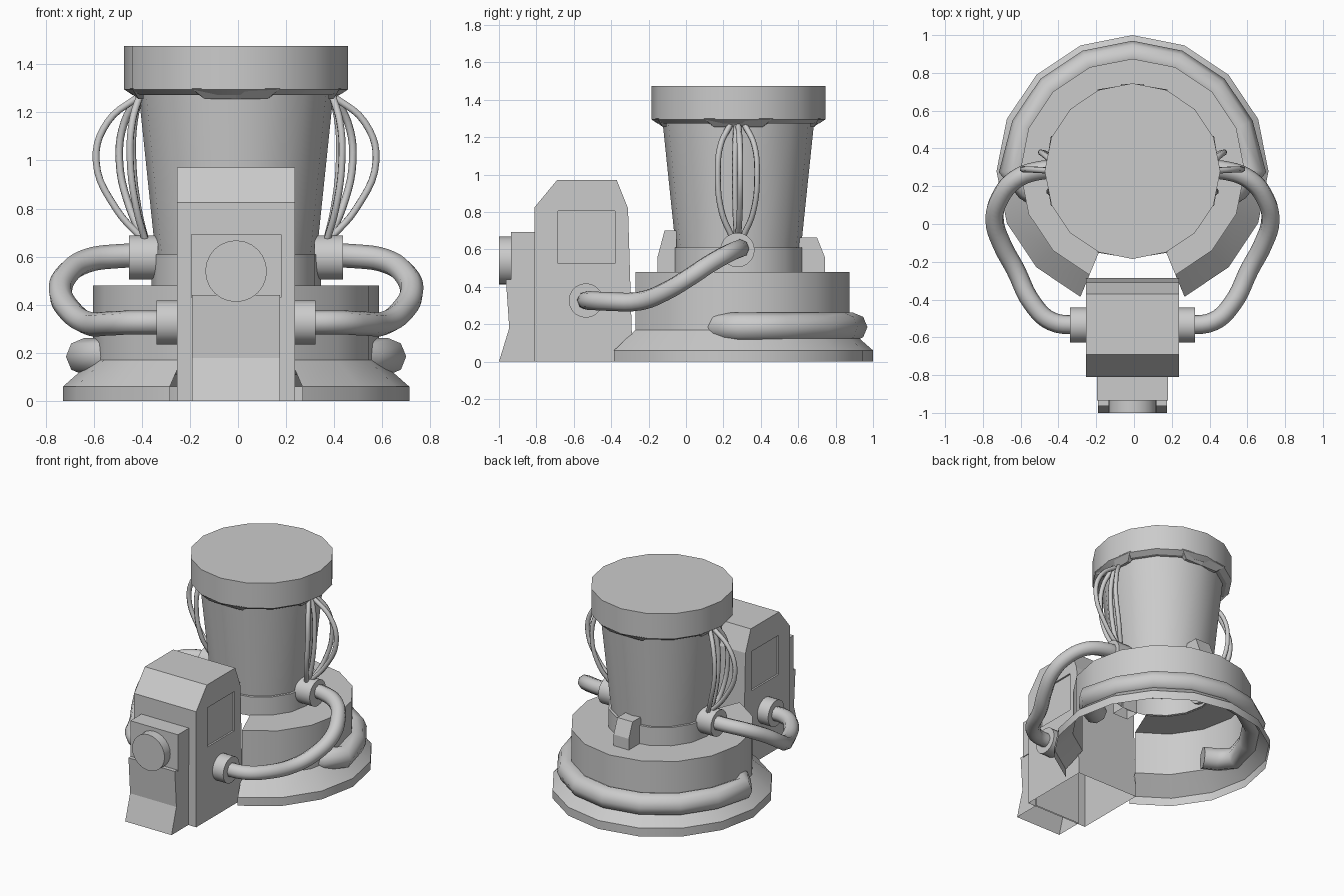
import bpy, bmesh
from math import sin, cos, pi, radians
from mathutils import Vector, Matrix

if "Cube" in bpy.data.objects:
    bpy.data.objects.remove(bpy.data.objects["Cube"])

CX, CY = -0.008, 0.28      # axis of the round body
STEP = 2 * pi / 16


def finish(name, bm, smooth=True):
    bmesh.ops.recalc_face_normals(bm, faces=bm.faces)
    me = bpy.data.meshes.new(name)
    bm.to_mesh(me)
    bm.free()
    ob = bpy.data.objects.new(name, me)
    bpy.context.collection.objects.link(ob)
    if smooth:
        bpy.ops.object.select_all(action='DESELECT')
        ob.select_set(True)
        bpy.context.view_layer.objects.active = ob
        bpy.ops.object.shade_smooth_by_angle(angle=radians(30))
    return ob


def lathe(name, profile, first=0, count=16, cap=False):
    """Turn (radius, z) points around the body axis; count < 16 leaves a gap."""
    bm = bmesh.new()
    n = count if count == 16 else count + 1
    rings = [[bm.verts.new((CX + r * cos((first + k) * STEP),
                            CY + r * sin((first + k) * STEP), z))
              for k in range(n)] for r, z in profile]
    for a, b in zip(rings, rings[1:]):
        for k in range(count):
            j = (k + 1) % n
            bm.faces.new((a[k], a[j], b[j], b[k]))
    if cap:
        bm.faces.new(rings[-1])
    return finish(name, bm)


def side_prism(name, profile, half, inset=None, open_bottom=True):
    """Extrude a (y, z) profile across x."""
    bm = bmesh.new()
    l, r = [[bm.verts.new((CX + s * half, y, z)) for y, z in profile] for s in (-1, 1)]
    n = len(profile)
    for i in range(n):
        j = (i + 1) % n
        if open_bottom and i == n - 1:
            continue
        bm.faces.new((l[i], l[j], r[j], r[i]))
    for side, s in ((l, -1), (r, 1)):
        if not inset:
            bm.faces.new(side)
            continue
        # recessed rectangular window
        y0, y1, z0, z1 = inset
        ring = [(y0, z0), (y0, z1), (y1, z1), (y1, z0)]
        o = [bm.verts.new((CX + s * half, y, z)) for y, z in ring]
        d = [bm.verts.new((CX + s * (half - 0.012), y, z)) for y, z in ring]
        for i in range(4):
            j = (i + 1) % 4
            bm.faces.new((o[i], o[j], d[j], d[i]))
        bm.faces.new(d)
        bm.faces.new((side[0], side[1], o[1], o[0]))
        bm.faces.new((side[1], side[2], o[1]))
        bm.faces.new((side[2], side[3], o[2], o[1]))
        bm.faces.new((side[3], side[4], o[2]))
        bm.faces.new((side[4], side[5], o[3], o[2]))
        bm.faces.new((side[5], side[0], o[0], o[3]))
    return finish(name, bm, False)


def cylinder(name, centre, radius, depth, axis, seg=24):
    bm = bmesh.new()
    rot = Matrix.Rotation(pi / 2, 4, 'Y' if axis == 'X' else 'X')
    bmesh.ops.create_cone(bm, cap_ends=True, segments=seg, radius1=radius, radius2=radius,
                          depth=depth, matrix=Matrix.Translation(centre) @ rot)
    return finish(name, bm)


def tube(name, pts, radius, kind='BEZIER', res=2):
    cu = bpy.data.curves.new(name, 'CURVE')
    cu.dimensions = '3D'
    cu.bevel_depth = radius
    cu.bevel_resolution = res
    cu.resolution_u = 5
    cu.use_fill_caps = True
    sp = cu.splines.new(kind)
    if kind == 'BEZIER':
        sp.bezier_points.add(len(pts) - 1)
        for bp, p in zip(sp.bezier_points, pts):
            bp.co = p
            bp.handle_left_type = bp.handle_right_type = 'AUTO'
    else:
        sp.points.add(len(pts) - 1)
        for q, p in zip(sp.points, pts):
            q.co = (*p, 1)
    ob = bpy.data.objects.new(name, cu)
    bpy.context.collection.objects.link(ob)
    return ob


# Hollow stepped base, open at the front where the cabinet stands
lathe("base_shell", [(.72, 0), (.72, .06), (.595, .17), (.595, .48), (.345, .48)], 13, 14)

# Tapered column with foot ring
lathe("column", [(.352, .475), (.352, .61), (.335, .61), (.405, 1.28)])

# Cap
lathe("column_cap", [(.40, 1.272), (.43, 1.272), (.465, 1.295), (.465, 1.475)], cap=True)

# Four sloped tabs under the cap
for k in range(4):
    bm = bmesh.new()
    top = [(.385, -.185, 1.295), (.462, -.185, 1.30), (.462, .185, 1.30), (.385, .185, 1.295)]
    low = [(.385, -.13, 1.255), (.405, -.13, 1.255), (.405, .13, 1.255), (.385, .13, 1.255)]
    t, b = [[bm.verts.new(p) for p in q] for q in (top, low)]
    # the outer edge follows the polygonal rim
    for v in (t[1], t[2]):
        v.co.x = .432
    mid_t = bm.verts.new((.462, 0, 1.30))
    mid_b = bm.verts.new((.405, 0, 1.255))
    T = [t[0], t[1], mid_t, t[2], t[3]]
    B = [b[0], b[1], mid_b, b[2], b[3]]
    for i in range(5):
        j = (i + 1) % 5
        bm.faces.new((T[i], T[j], B[j], B[i]))
    bm.faces.new(B)
    bm.transform(Matrix.Translation((CX, CY, 0)) @ Matrix.Rotation(k * pi / 2, 4, 'Z'))
    finish("cap_tab", bm, False)

# Brackets at the column foot
side_prism("back_bracket", [(.60, .465), (.60, .665), (.70, .665), (.742, .56), (.742, .465)], .06)
side_prism("front_bracket", [(-.05, .465), (-.05, .70), (-.115, .70), (-.152, .56), (-.152, .465)], .06)

# Thick hose wrapped around the back of the base, ends turned into the drum
arc = [(CX + .613 * cos(k * STEP), CY + .613 * sin(k * STEP), .185) for k in range(1, 8)]
ends = [[(CX + s * .46, .15, .185), (CX + s * .55, .195, .185), (CX + s * .632, .29, .185)]
        for s in (1, -1)]
tube("base_hose", ends[0] + arc + ends[1][::-1], .077, 'POLY')

# Cabinet with recessed side windows
side_prism("cabinet", [(-.81, 0), (-.81, .825), (-.69, .97), (-.37, .97), (-.31, .82), (-.285, 0)],
           .245, inset=(-.685, -.38, .525, .805))
side_prism("front_lower_panel", [(-1.0, 0), (-.945, .18), (-.963, .44), (-.80, .44), (-.80, 0)], .183)
side_prism("front_upper_panel", [(-.935, .43), (-.935, .693), (-.80, .693), (-.80, .43)],
           .188, open_bottom=False)
cylinder("front_knob", (CX, -.96, .54), .128, .08, 'Y')

# Side connectors, hoses and wires, mirrored left and right
for s in (1, -1):
    def P(x, y, z):
        return (CX + s * x, y, z)
    cylinder("column_connector", P(.385, .275, .597), .092, .12, 'X', 20)
    cylinder("cabinet_connector", P(.28, -.535, .327), .092, .10, 'X', 20)
    tube("side_hose", [P(.38, .285, .605), P(.48, .285, .603), P(.62, .235, .583),
                       P(.705, .13, .525), P(.73, .02, .452), P(.69, -.11, .375),
                       P(.62, -.24, .325), P(.53, -.42, .322), P(.43, -.515, .327),
                       P(.27, -.535, .327)], .05)
    for x, y, z in ((.582, .29, 1.0), (.485, .38, 1.0), (.44, .17, 1.0), (.43, .262, 1.0)):
        y0 = .275 + (y - .275) * .25
        y1 = .275 + (y - .275) * .35
        tube("wire", [P(.375, y0, .66), P(.375 + (x - .375) * .6, .275 + (y - .275) * .8, .80),
                      P(x, y, z), P(.41 + (x - .41) * .72, .275 + (y - .275) * .85, 1.16),
                      P(.40, y1, 1.27)], .016, res=1)
